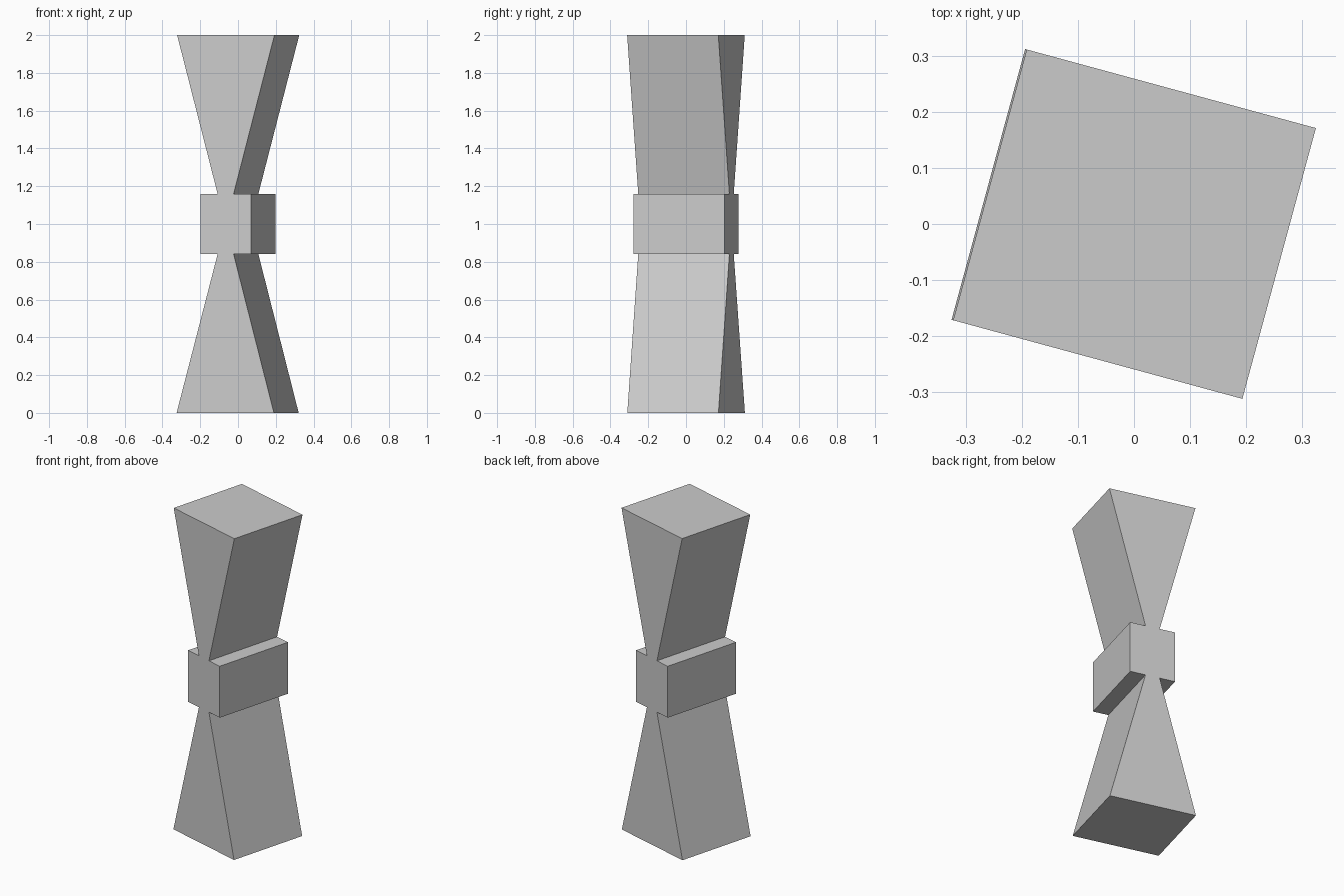
import bpy, bmesh, math
from mathutils import Matrix

if "Cube" in bpy.data.objects:
    bpy.data.objects.remove(bpy.data.objects["Cube"])

# Front outline of the pinched pillar with its middle block: (x, z)
outline = [(-0.269, 0), (0.265, 0), (0.044, 0.84), (0.139, 0.84),
           (0.139, 1.16), (0.044, 1.16), (0.268, 2), (-0.266, 2),
           (-0.044, 1.16), (-0.139, 1.16), (-0.139, 0.84), (-0.044, 0.84)]
DEPTH = 0.5

# Extrude the outline front to back
bm = bmesh.new()
front = bm.faces.new([bm.verts.new((x, -DEPTH / 2, z)) for x, z in outline])
back = bmesh.ops.extrude_face_region(bm, geom=[front], use_keep_orig=True)
verts = [g for g in back["geom"] if isinstance(g, bmesh.types.BMVert)]
bmesh.ops.translate(bm, verts=verts, vec=(0, DEPTH, 0))

# The whole pillar is turned slightly about z
bm.transform(Matrix.Rotation(math.radians(-15.2), 4, 'Z'))
bmesh.ops.recalc_face_normals(bm, faces=bm.faces)

mesh = bpy.data.meshes.new("pinched_pillar")
bm.to_mesh(mesh)
bm.free()
pillar = bpy.data.objects.new("pinched_pillar", mesh)
bpy.context.collection.objects.link(pillar)
